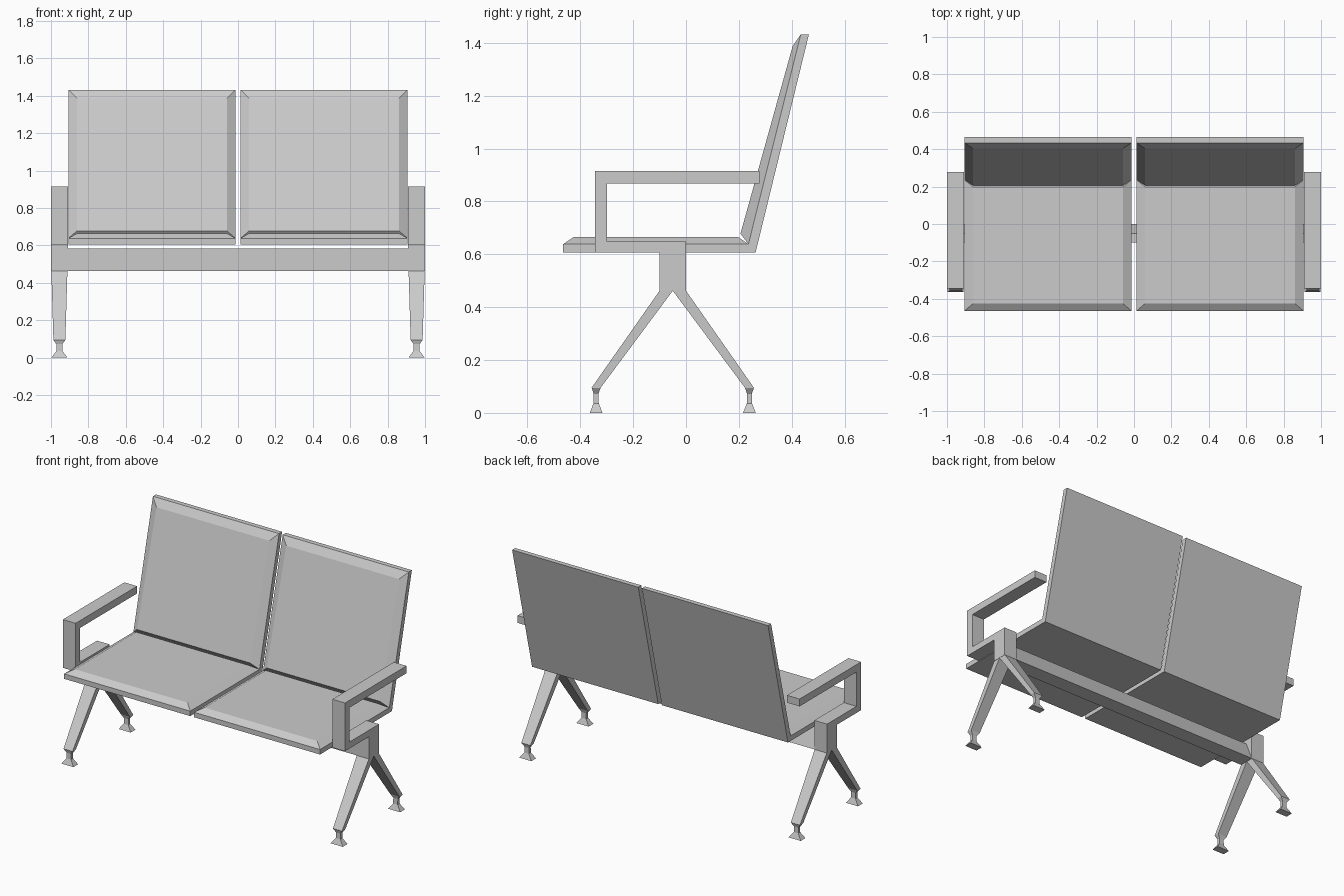
import bpy, bmesh
from mathutils import Vector

if "Cube" in bpy.data.objects:
    bpy.data.objects.remove(bpy.data.objects["Cube"])


def finish(name, bm, mirror=True):
    bmesh.ops.recalc_face_normals(bm, faces=bm.faces)
    me = bpy.data.meshes.new(name)
    bm.to_mesh(me)
    bm.free()
    ob = bpy.data.objects.new(name, me)
    bpy.context.collection.objects.link(ob)
    if mirror:
        ob.modifiers.new("mirror", 'MIRROR').use_axis[0] = True
    return ob


def loft(name, rings, mirror=True):
    """Join rings of equal point count and cap both ends."""
    bm = bmesh.new()
    loops = [[bm.verts.new(p) for p in ring] for ring in rings]
    for a, b in zip(loops, loops[1:]):
        for i in range(len(a)):
            j = (i + 1) % len(a)
            bm.faces.new((a[i], a[j], b[j], b[i]))
    bm.faces.new(loops[0])
    bm.faces.new(loops[-1])
    return finish(name, bm, mirror)


def extrude_x(name, profile, x0, x1, mirror=True):
    """Extrude a (y, z) profile along x."""
    return loft(name, [[(x, y, z) for y, z in profile] for x in (x0, x1)], mirror)


def rect(x, y, z, hx, hy):
    return [(x - hx, y - hy, z), (x + hx, y - hy, z), (x + hx, y + hy, z), (x - hx, y + hy, z)]


def pad(name, base, top):
    """Cushion with sloped borders; base and top are (y, z) end pairs."""
    rings = []
    for (a, b), inset in ((base, 0), (top, 0.047)):
        l, r = X0 + inset, X1 - inset
        rings.append([(l, *a), (r, *a), (r, *b), (l, *b)])
    loft(name, rings)


X0, X1 = 0.013, 0.907   # seat shell sides
A0, A1 = 0.91, 1.0      # end frame sides
LEG_X = (A0 + A1) / 2
MID_Y = -0.05

# L-shaped seat shells
extrude_x("seat_shell", [(-0.465, 0.606), (0.263, 0.606), (0.465, 1.432),
                         (0.434, 1.432), (0.236, 0.638), (-0.465, 0.638)], X0, X1)

# Cushions with bevelled borders
pad("seat_cushion", ((-0.465, 0.638), (0.236, 0.638)), ((-0.425, 0.665), (0.198, 0.665)))
pad("back_cushion", ((0.236, 0.638), (0.434, 1.432)), ((0.206, 0.678), (0.403, 1.386)))

# Armrest with its lower bar and short post, one continuous profile
extrude_x("armrest_frame", [(0.0, 0.462), (0.0, 0.648), (-0.298, 0.648), (-0.298, 0.868),
                            (0.278, 0.868), (0.278, 0.915), (-0.345, 0.915), (-0.345, 0.606),
                            (-0.1, 0.606), (-0.1, 0.462)], A0, A1)

# Cross beam under the seats
extrude_x("cross_beam", [(-0.1, 0.462), (0.0, 0.462), (MID_Y, 0.583), (-0.1, 0.583)],
          -A0, A0, False)

# Splayed tapered legs and waisted feet
for side, name in ((-1, "front"), (1, "rear")):
    rings = []
    for z, outer, inner, hx in ((0.462, 0.05, 0.0, 0.043), (0.095, 0.307, 0.273, 0.032)):
        o, i = MID_Y + side * outer, MID_Y + side * inner
        rings.append([(LEG_X - hx, o, z), (LEG_X + hx, o, z),
                      (LEG_X + hx, i, z), (LEG_X - hx, i, z)])
    loft(name + "_leg", rings)
    foot = ((0.0, 0.043, 0.024), (0.036, 0.016, 0.010),
            (0.072, 0.016, 0.009), (0.095, 0.032, 0.017))
    loft(name + "_foot", [rect(LEG_X, MID_Y + side * 0.29, z, hx, hy) for z, hx, hy in foot])
